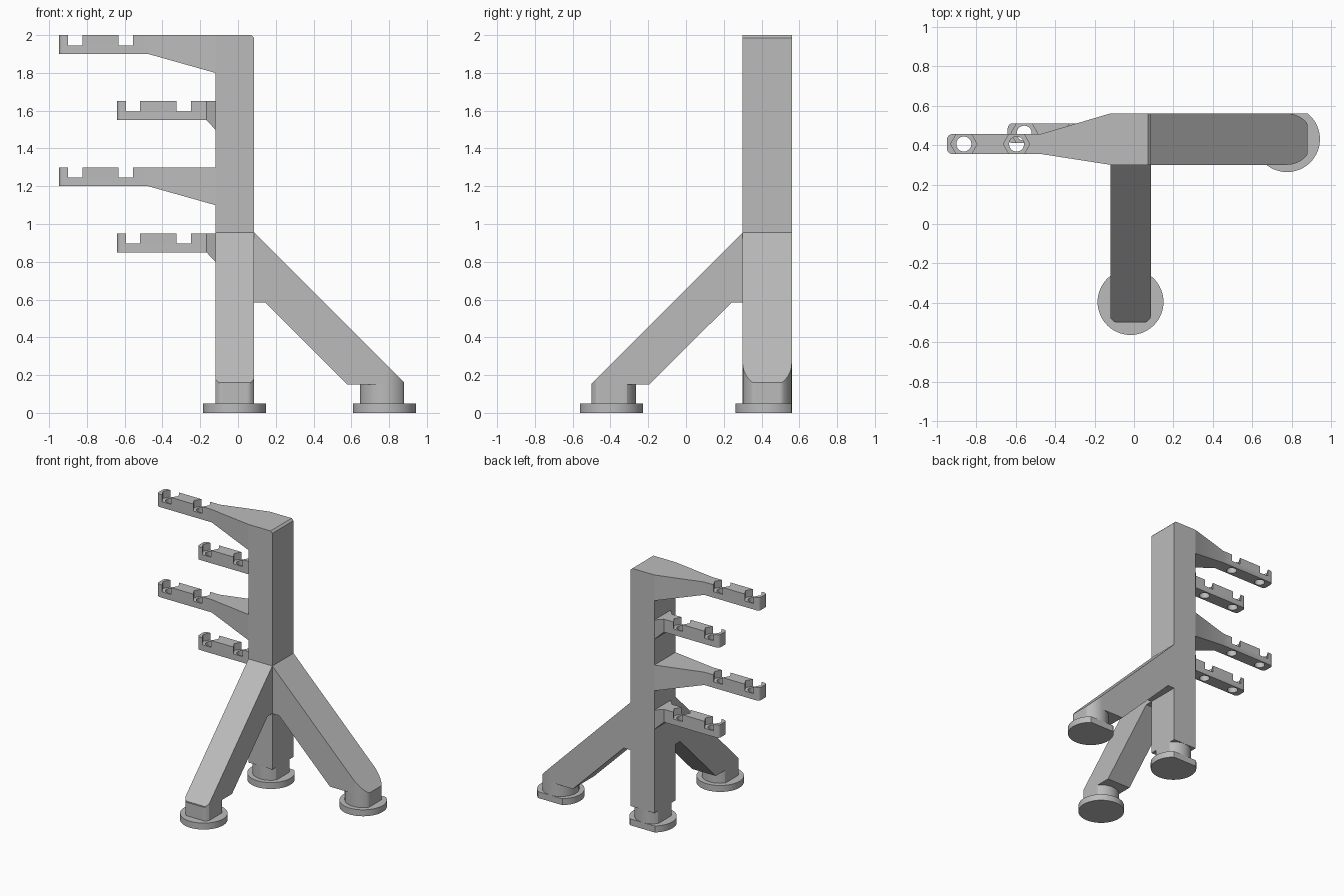
import bpy
from math import cos, sin, pi
from mathutils import Vector

cube = bpy.data.objects.get("Cube")
if cube:
    bpy.data.objects.remove(cube, do_unlink=True)

# One plain grey for the whole stand
grey = bpy.data.materials.new("plain_grey")
grey.use_nodes = True
colour = (0.5, 0.5, 0.5, 1)
grey.diffuse_color = colour
grey.node_tree.nodes["Principled BSDF"].inputs["Base Color"].default_value = colour

X0, X1, Y0, Y1 = -0.12, 0.085, 0.30, 0.56     # column section
CX, CY = (X0 + X1) / 2, (Y0 + Y1) / 2
AXES = {
    "x": lambda u, v, d: (d, u, v),
    "y": lambda u, v, d: (u, d, v),
    "z": lambda u, v, d: (u, v, d),
}


def prism(name, profile, axis, lo, hi):
    """Extrude a closed 2D profile along an axis."""
    n = len(profile)
    verts = [AXES[axis](u, v, d) for d in (lo, hi) for u, v in profile]
    faces = [tuple(range(n)), tuple(range(n, 2 * n))]
    faces += [(i, (i + 1) % n, n + (i + 1) % n, n + i) for i in range(n)]
    mesh = bpy.data.meshes.new(name)
    mesh.from_pydata(verts, [], faces)
    obj = bpy.data.objects.new(name, mesh)
    bpy.context.collection.objects.link(obj)
    mesh.materials.append(grey)
    select(obj)
    bpy.ops.object.mode_set(mode="EDIT")
    bpy.ops.mesh.select_all(action="SELECT")
    bpy.ops.mesh.normals_make_consistent(inside=False)
    bpy.ops.object.mode_set(mode="OBJECT")
    return obj


def select(obj):
    bpy.ops.object.select_all(action="DESELECT")
    obj.select_set(True)
    bpy.context.view_layer.objects.active = obj


def combine(obj, tool, operation):
    """Apply a boolean and discard the tool."""
    mod = obj.modifiers.new("cut", "BOOLEAN")
    mod.operation, mod.object, mod.solver = operation, tool, "EXACT"
    select(obj)
    bpy.ops.object.modifier_apply(modifier=mod.name)
    bpy.data.objects.remove(tool, do_unlink=True)


def smooth(obj):
    select(obj)
    bpy.ops.object.shade_smooth_by_angle(angle=pi / 7)


def ring(x, y, r, n=64):
    return [(x + r * cos(2 * pi * i / n), y + r * sin(2 * pi * i / n)) for i in range(n)]


def clipped(points, x0, x1, y0, y1):
    """Flatten a ring against a box, dropping repeated points."""
    out = []
    for x, y in points:
        p = (min(max(x, x0), x1), min(max(y, y0), y1))
        if not out or (Vector(p) - Vector(out[-1])).length > 1e-4:
            out.append(p)
    return out


# Column with a small bevel on its top outer edge
prism("column", [(X0, 0.15), (X1, 0.15), (X1, 1.985), (X1 - 0.015, 2), (X0, 2)], "y", Y0, Y1)

# Feet: round plate cut flush with the back, and a clipped round pedestal
LEG_X, LEG_Y = 0.775, -0.395
REACH = 0.105
feet = {
    "rear": (CX, CY, X0, X1, Y0, Y1),
    "side": (LEG_X, CY, 0, LEG_X + REACH, Y0, Y1),
    "front": (CX, LEG_Y, X0, X1, LEG_Y - REACH, 0),
}
for name, (x, y, *box) in feet.items():
    plate = prism(name + "_foot_plate", clipped(ring(x, y, 0.167), -2, 2, -2, Y1), "z", 0, 0.05)
    pedestal = prism(name + "_pedestal", clipped(ring(x, y, 0.13), *box), "z", 0.05, 0.155)
    smooth(plate)
    smooth(pedestal)


# Diagonal legs: side profile in (distance from column, height)
LEG = [(0, 0.955), (0.795, 0.16), (0.795, 0.15), (0.495, 0.15), (0.058, 0.585), (0, 0.585)]

side_leg = prism("side_leg", [(X1 + d, z) for d, z in LEG], "y", Y0, Y1)
outline = clipped(ring(LEG_X, CY, 0.13), LEG_X, LEG_X + REACH, Y0, Y1)
outline = [p for p in outline if p[0] > LEG_X + 0.001]
outline.sort(key=lambda p: p[1])
outline = [(X1 - 0.1, Y0 - 0.0), (LEG_X, Y0)] + outline + [(LEG_X, Y1), (X1 - 0.1, Y1)]
combine(side_leg, prism("tool", outline, "z", 0, 1.2), "INTERSECT")
smooth(side_leg)

front_leg = prism("front_leg", [(Y0 - d, z) for d, z in LEG], "x", X0, X1)
outline = clipped(ring(CX, LEG_Y, 0.13), X0, X1, LEG_Y - REACH, LEG_Y)
outline = [p for p in outline if p[1] < LEG_Y - 0.001]
outline.sort(key=lambda p: p[0])
outline = [(X0, Y0 + 0.1)] + outline + [(X1, Y0 + 0.1)]
combine(front_leg, prism("tool", outline, "z", 0, 1.2), "INTERSECT")
smooth(front_leg)


def arm(name, top, tip, y, root_x, root_y0, root_y1, drop, holes):
    """Tapered arm with a rounded tip, hexagonal pockets and bolt holes."""
    h, r = 0.05, 0.025
    side = [(tip, top), (X0, top), (X0, top - 0.1 - drop), (root_x, top - 0.1), (tip, top - 0.1)]
    obj = prism(name, side, "y", Y0 - 0.05, Y1 + 0.05)
    turns = [pi / 2 + i * pi / 8 for i in range(5)]
    corner = [(tip + r + r * cos(a), h - r + r * sin(a)) for a in turns]
    plan = [(X0, root_y1), (root_x, y + h)]
    plan += [(u, y + v) for u, v in corner]
    plan += [(u, y - v) for u, v in reversed(corner)]
    plan += [(root_x, y - h), (X0, root_y0)]
    combine(obj, prism("tool", plan, "z", top - 0.4, top + 0.1), "INTERSECT")
    for x in holes:
        combine(obj, prism("tool", ring(x, y, 0.067, 6), "z", top - 0.054, top + 0.1), "DIFFERENCE")
        combine(obj, prism("tool", ring(x, y, 0.038, 32), "z", top - 0.3, top + 0.1), "DIFFERENCE")
    smooth(obj)


# Long and short arms alternate down the column
for label, top in (("upper", 2.0), ("lower", 1.3)):
    arm(label + "_long_arm", top, -0.947, 0.405, -0.475, Y0, Y1, 0.1, (-0.862, -0.595))
    arm(label + "_short_arm", top - 0.35, -0.64, 0.46, -0.167, 0.36, Y1, 0.05, (-0.556, -0.288))
